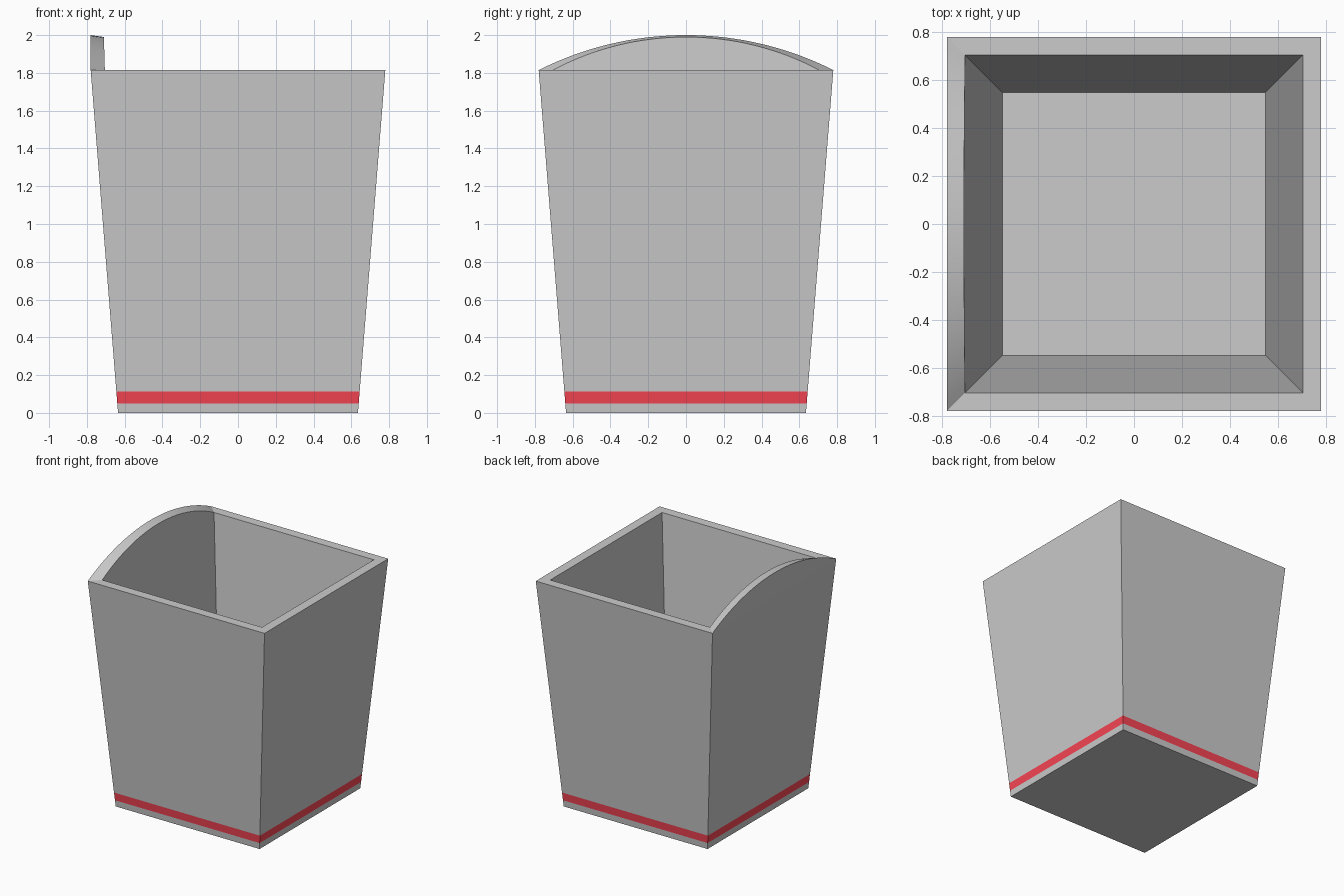
import bpy
import math

if "Cube" in bpy.data.objects:
    bpy.data.objects.remove(bpy.data.objects["Cube"])

RIM_Z, TOP_Z = 1.815, 2.0
OUT_BOTTOM, OUT_TOP, IN_TOP, IN_FLOOR = 0.635, 0.78, 0.705, 0.55


def make_object(name, verts, faces):
    mesh = bpy.data.meshes.new(name)
    mesh.from_pydata(verts, [], faces)
    mesh.update()
    obj = bpy.data.objects.new(name, mesh)
    bpy.context.collection.objects.link(obj)
    return obj


def outer(z):
    """Half width and height of the tapered outer wall."""
    return (OUT_BOTTOM + (OUT_TOP - OUT_BOTTOM) * z / RIM_Z, z)


def square_loft(name, profile, cap_start=False, cap_end=False, skip=()):
    """Square rings joined in order; skip lists (ring, side) faces left open."""
    verts = [(sx * w, sy * w, z) for w, z in profile
             for sx, sy in ((-1, -1), (1, -1), (1, 1), (-1, 1))]
    faces = []
    for r in range(len(profile) - 1):
        for s in range(4):
            if (r, s) not in skip:
                a, b = r * 4 + s, r * 4 + (s + 1) % 4
                faces.append((a, b, b + 4, a + 4))
    if cap_start:
        faces.append((3, 2, 1, 0))
    if cap_end:
        n = len(verts)
        faces.append((n - 4, n - 3, n - 2, n - 1))
    return make_object(name, verts, faces)


def arc(half, rise, x_end, x_mid, steps=32):
    """Circular arc over the left rim, from -y to +y."""
    radius = (half ** 2 + rise ** 2) / (2 * rise)
    angle = math.asin(half / radius)
    points = []
    for i in range(steps + 1):
        t = -angle + 2 * angle * i / steps
        h = radius * math.cos(t) - (radius - rise)
        points.append((x_end + (x_mid - x_end) * h / rise,
                       radius * math.sin(t), RIM_Z + h))
    return points


# Foot below the stripe
square_loft("foot", [outer(0), outer(0.05)], cap_start=True)

# Red stripe flush with the wall
stripe = square_loft("stripe", [outer(0.05), outer(0.112)])
red = bpy.data.materials.new("red")
red.diffuse_color = (0.93, 0.06, 0.09, 1)
red.use_nodes = True
red.node_tree.nodes["Principled BSDF"].inputs["Base Color"].default_value = red.diffuse_color
stripe.data.materials.append(red)

# Outer wall, rim, inner wall and floor; rim is open under the raised lip
square_loft("bin_wall", [outer(0.112), outer(RIM_Z), (IN_TOP, RIM_Z), (IN_FLOOR, 0.06)],
            cap_end=True, skip={(1, 3)})

# Arched lip on the left side
front_arc = arc(OUT_TOP, TOP_Z - RIM_Z, -OUT_TOP, -OUT_TOP)
back_arc = arc(IN_TOP, 0.175, -IN_TOP, -0.71)
n = len(front_arc)
lip_faces = [tuple(range(n)), tuple(reversed(range(n, 2 * n)))]
lip_faces += [(i, n + i, n + i + 1, i + 1) for i in range(n - 1)]
lip = make_object("raised_lip", front_arc + back_arc, lip_faces)
bpy.context.view_layer.objects.active = lip
lip.select_set(True)
bpy.ops.object.shade_smooth_by_angle(angle=math.radians(30))
